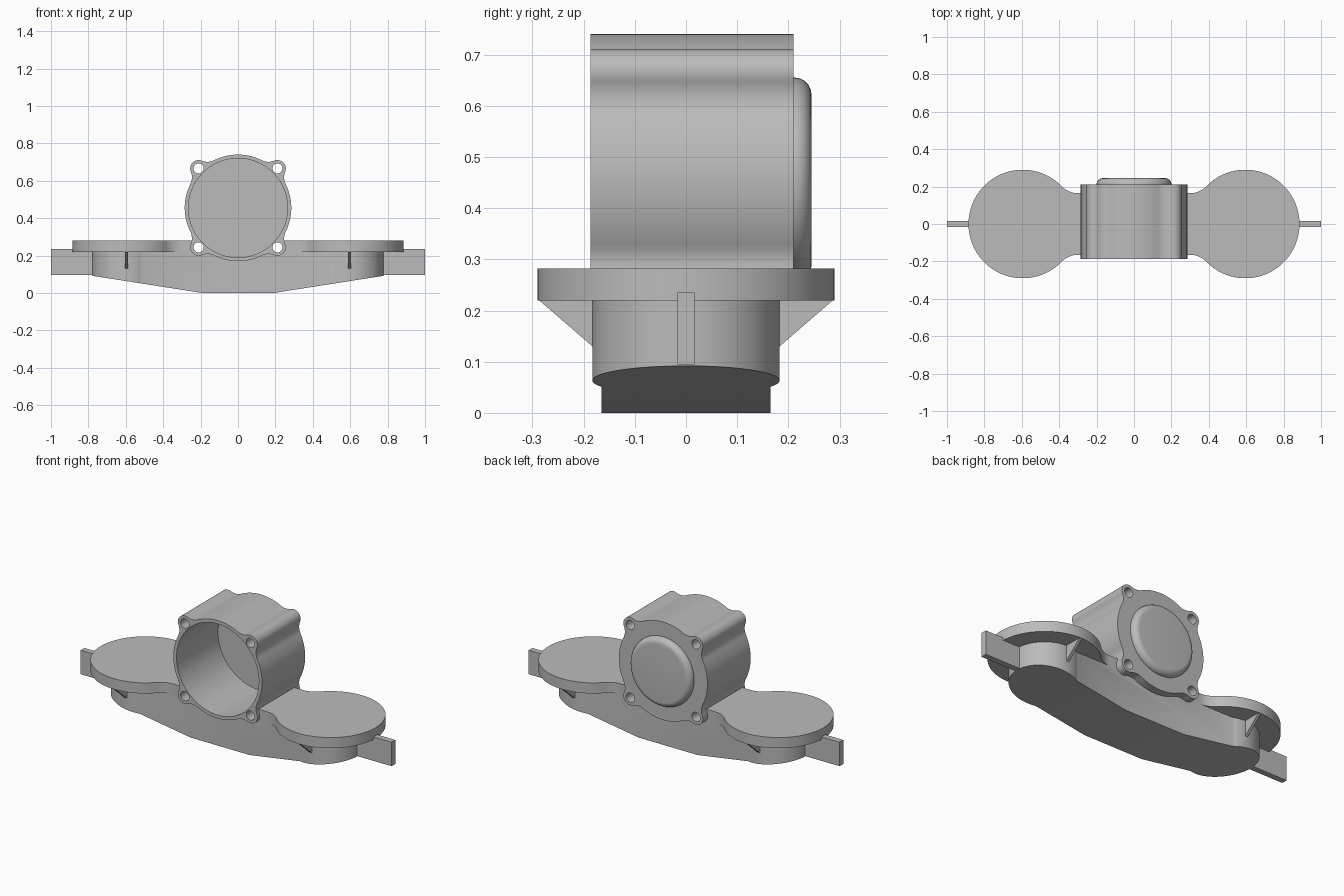
import bpy, bmesh
from math import pi, sin, cos, acos, atan2, sqrt, hypot, radians

if "Cube" in bpy.data.objects:
    bpy.data.objects.remove(bpy.data.objects["Cube"])

grey = bpy.data.materials.new("plain grey")
grey.use_nodes = True
grey.diffuse_color = (0.5, 0.5, 0.5, 1)
grey.node_tree.nodes["Principled BSDF"].inputs["Base Color"].default_value = (0.5, 0.5, 0.5, 1)

AXIS_Z = 0.455                     # height of the round housing's axis
POD_X = 0.595                      # centre of each round pod


def arc(cx, cy, r, a, b, n=16):
    """Points along an arc, taking the shorter way from a to b."""
    d = (b - a + pi) % (2 * pi) - pi
    return [(cx + r * cos(a + d * i / n), cy + r * sin(a + d * i / n)) for i in range(n + 1)]


def circle(cx, cy, r, n=64):
    return [(cx + r * cos(2 * pi * i / n), cy + r * sin(2 * pi * i / n)) for i in range(n)]


def mirrored(quarter):
    """Close a first-quadrant outline by mirroring it both ways."""
    half = quarter + [(-x, y) for x, y in reversed(quarter)]
    loop = half + [(-x, -y) for x, y in half]
    out = []
    for p in loop:
        if not out or hypot(p[0] - out[-1][0], p[1] - out[-1][1]) > 1e-4:
            out.append(p)
    if hypot(out[0][0] - out[-1][0], out[0][1] - out[-1][1]) < 1e-4:
        out.pop()
    return out


def dumbbell(radius, half_width, fillet):
    """Plan outline: two discs joined by a straight neck."""
    dx = sqrt((radius + fillet) ** 2 - (half_width + fillet) ** 2)
    fx, fy = POD_X - dx, half_width + fillet
    a = atan2(fy, -dx)
    pts = arc(POD_X, 0, radius, 0, a, 40)
    if fillet:
        pts += arc(fx, fy, fillet, a + pi, -pi / 2)
    return mirrored(pts)


def lobed(radius, ear_dist, ear_r, fillet):
    """Housing outline: circle with four filleted screw ears."""
    reach = radius + fillet
    b = pi / 4 - acos((reach ** 2 + ear_dist ** 2 - (ear_r + fillet) ** 2) / (2 * reach * ear_dist))
    fx, fy = reach * cos(b), reach * sin(b)
    e = ear_dist * cos(pi / 4)
    pts = arc(0, 0, radius, 0, b)
    pts += arc(fx, fy, fillet, b + pi, atan2(e - fy, e - fx), 10)
    pts += arc(e, e, ear_r, atan2(fy - e, fx - e), pi / 4, 10)
    return mirrored(pts + [(y, x) for x, y in reversed(pts)])


def finish(name, bm):
    bmesh.ops.recalc_face_normals(bm, faces=bm.faces)
    mesh = bpy.data.meshes.new(name)
    bm.to_mesh(mesh)
    bm.free()
    mesh.materials.append(grey)
    ob = bpy.data.objects.new(name, mesh)
    bpy.context.collection.objects.link(ob)
    shade(mesh)
    return ob


def shade(mesh):
    for p in mesh.polygons:
        p.use_smooth = True
    mesh.set_sharp_from_angle(angle=radians(25))


def prism(name, pts, lo, hi, axis="Z"):
    """Extrude an outline along an axis."""
    place = {"X": lambda u, v, t: (t, u, v),
             "Y": lambda u, v, t: (u, t, v),
             "Z": lambda u, v, t: (u, v, t)}[axis]
    bm = bmesh.new()
    low = [bm.verts.new(place(u, v, lo)) for u, v in pts]
    high = [bm.verts.new(place(u, v, hi)) for u, v in pts]
    bm.faces.new(low)
    bm.faces.new(high)
    for i in range(len(pts)):
        j = (i + 1) % len(pts)
        bm.faces.new((low[i], low[j], high[j], high[i]))
    return finish(name, bm)


def combine(ob, tool, operation):
    """Apply a boolean and keep the result in the object."""
    mod = ob.modifiers.new("cut", "BOOLEAN")
    mod.operation, mod.solver, mod.object = operation, "EXACT", tool
    bpy.context.view_layer.update()
    result = bpy.data.meshes.new_from_object(ob.evaluated_get(bpy.context.evaluated_depsgraph_get()))
    ob.modifiers.clear()
    ob.data = result
    shade(result)


def discard(ob):
    bpy.data.objects.remove(ob)


# Round housing with bore and screw holes
shell = [(x, z + AXIS_Z) for x, z in lobed(0.285, 0.298, 0.045, 0.08)]
housing = prism("housing", shell, -0.187, 0.21, "Y")
bores = [prism("bore_cutter", circle(0, AXIS_Z, 0.265, 96), -0.3, 0.195, "Y")]
for sx in (-1, 1):
    for sz in (-1, 1):
        hole = circle(sx * 0.211, AXIS_Z + sz * 0.211, 0.027, 32)
        bores.append(prism("hole_cutter", hole, -0.3, 0.3, "Y"))
for bore in bores:
    combine(housing, bore, "DIFFERENCE")
    discard(bore)

# Rounded cap on the back of the housing
bm = bmesh.new()
profile = [(0.2, 0.208)] + arc(0.167, 0.212, 0.033, 0, pi / 2, 8)
rings = [[bm.verts.new((x, y, z)) for x, z in circle(0, AXIS_Z, r)] for r, y in profile]
for a, b in zip(rings, rings[1:]):
    for i in range(len(a)):
        j = (i + 1) % len(a)
        bm.faces.new((a[i], a[j], b[j], b[i]))
bm.faces.new(rings[0])
bm.faces.new(rings[-1])
finish("back_cap", bm)

# Keel-shaped body: plan outline trimmed by the front outline
body = prism("body", dumbbell(0.183, 0.165, 0), -0.1, 0.22)
side = [(0.19, 0), (0.9, 0.111), (0.9, 0.3)]
trim = prism("keel_trim", side + [(-x, z) for x, z in reversed(side)], -0.4, 0.4, "Y")
combine(body, trim, "INTERSECT")
discard(trim)

# Top plate with two round pads
plate = prism("top_plate", dumbbell(0.29, 0.165, 0.12), 0.22, 0.282)

# Seat for the housing in the body and plate
seat = prism("seat_cutter", shell, -0.4, 0.4, "Y")
for part in (body, plate):
    combine(part, seat, "DIFFERENCE")
discard(seat)

# End tabs and gussets under the pads
for s, label in ((1, "left"), (-1, "right")):
    tab = [(s * 0.76, 0.095), (s * 1.0, 0.095), (s * 1.0, 0.235), (s * 0.76, 0.235)]
    prism(label + "_end_tab", tab, -0.017, 0.017, "Y")
    for t, end in ((-1, "front"), (1, "back")):
        rib = [(t * 0.175, 0.22), (t * 0.287, 0.22), (t * 0.183, 0.13), (t * 0.175, 0.13)]
        x = s * POD_X
        prism(f"{label}_{end}_gusset", rib, x - 0.008, x + 0.008, "X")
